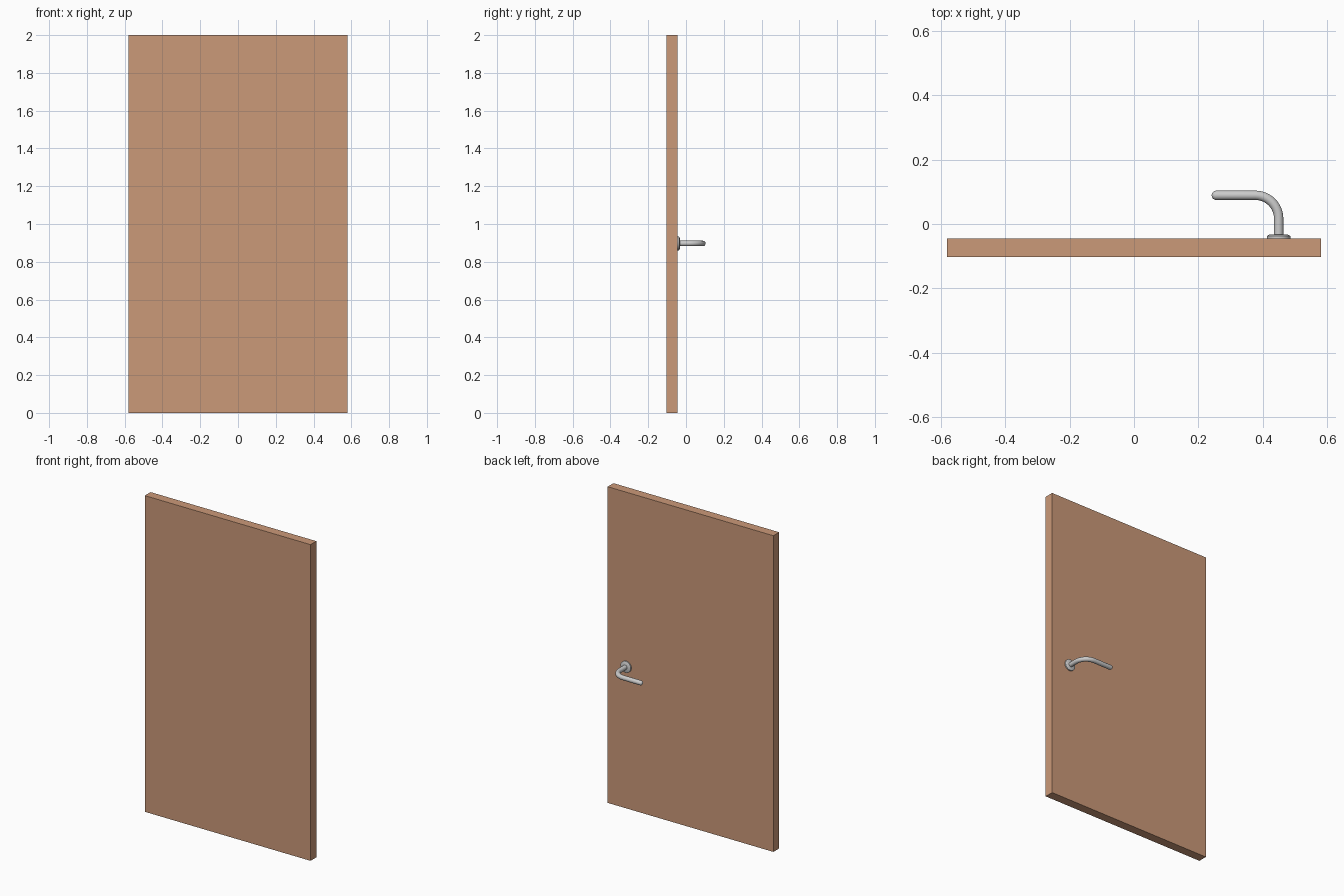
import bpy, bmesh
from math import sin, cos, pi

if "Cube" in bpy.data.objects:
    bpy.data.objects.remove(bpy.data.objects["Cube"])

Z = 0.897           # handle height
X = 0.449           # handle shaft position
FACE = -0.045       # door face carrying the handle
R = 0.0145          # handle bar radius

def mesh_object(name, bm):
    mesh = bpy.data.meshes.new(name)
    bmesh.ops.recalc_face_normals(bm, faces=bm.faces)
    bm.to_mesh(mesh)
    bm.free()
    ob = bpy.data.objects.new(name, mesh)
    bpy.context.collection.objects.link(ob)
    return ob

def tube(name, rings, sides):
    """Skin circles given as (x, y, angle of travel, radius) in the plane z = Z."""
    bm = bmesh.new()
    loops = []
    for x, y, a, r in rings:
        loops.append([bm.verts.new((x - sin(a) * r * cos(t), y + cos(a) * r * cos(t), Z + r * sin(t)))
                      for t in (2 * pi * i / sides for i in range(sides))])
    for p, q in zip(loops, loops[1:]):
        for i in range(sides):
            j = (i + 1) % sides
            bm.faces.new((p[i], p[j], q[j], q[i]))
    bm.faces.new(loops[0])
    bm.faces.new(loops[-1])
    ob = mesh_object(name, bm)
    bpy.context.view_layer.objects.active = ob
    ob.select_set(True)
    bpy.ops.object.shade_smooth_by_angle(angle=0.6)
    ob.select_set(False)
    return ob

# door panel
bm = bmesh.new()
bmesh.ops.create_cube(bm, size=1)
bmesh.ops.scale(bm, vec=(1.16, 0.058, 2), verts=bm.verts)
bmesh.ops.translate(bm, vec=(0, FACE - 0.029, 1), verts=bm.verts)
door = mesh_object("door_panel", bm)
wood = bpy.data.materials.new("wood")
wood.diffuse_color = (0.60, 0.32, 0.19, 1)
wood.use_nodes = True
wood.node_tree.nodes["Principled BSDF"].inputs["Base Color"].default_value = wood.diffuse_color
door.data.materials.append(wood)

# round backplate with chamfered rim
up = pi / 2
tube("handle_backplate", [(X, FACE, up, 0.036), (X, FACE + 0.008, up, 0.036),
                          (X, FACE + 0.012, up, 0.029)], 32)

# lever: straight shaft, quarter bend, bar with rounded tip
bend, bar_y, tip = 0.072, 0.089, 0.241
path = [(X, FACE + 0.005, up, R)]
for i in range(13):
    t = up * i / 12
    path.append((X - bend + bend * cos(t), bar_y - bend + bend * sin(t), up + t, R))
for i in range(6):
    t = up * i / 6
    path.append((tip + R - R * sin(t), bar_y, pi, R * cos(t)))
path.append((tip, bar_y, pi, R * 0.08))
tube("handle_lever", path, 24)
